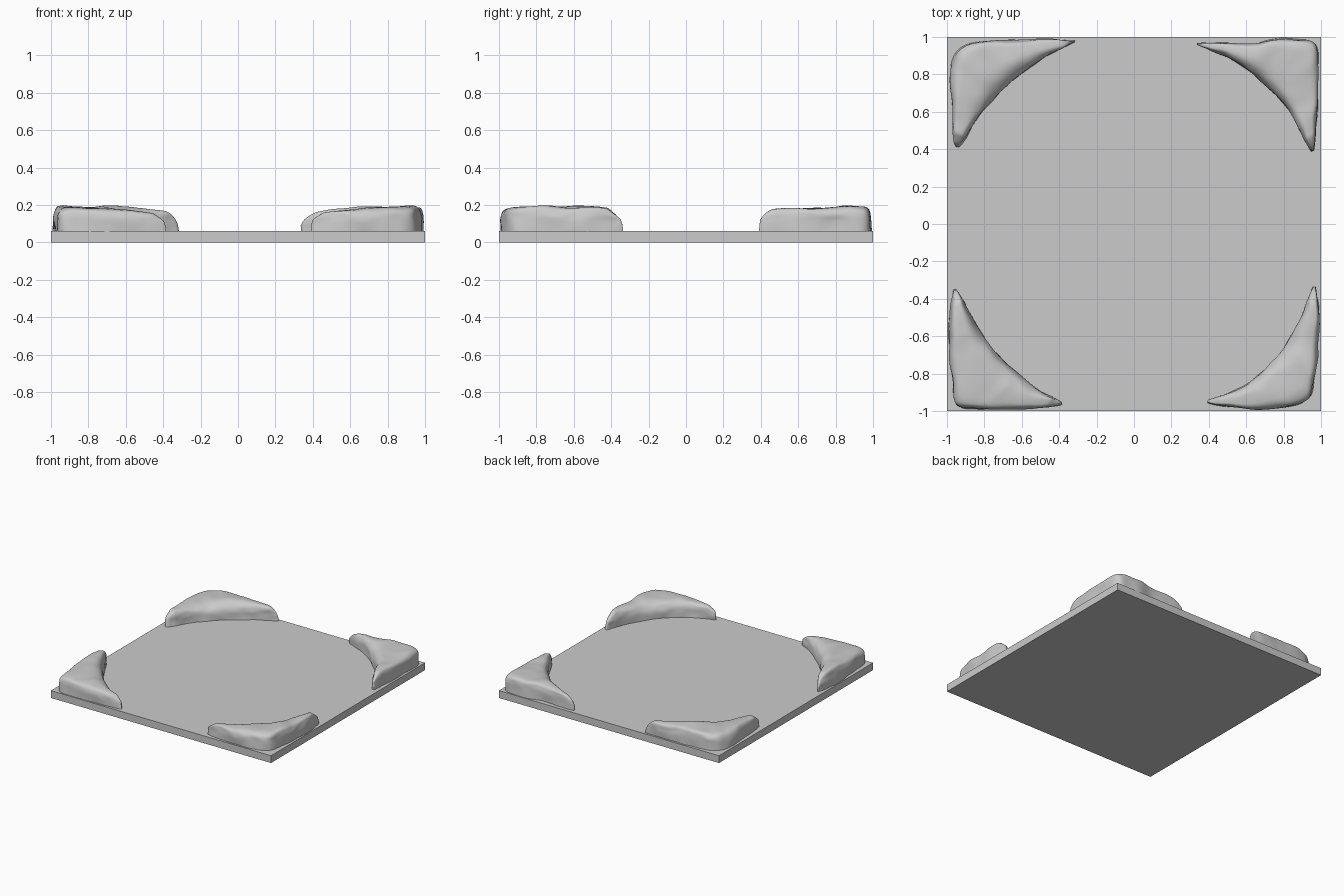
import bpy, bmesh, math
from mathutils import Vector, noise

SLAB_TOP = 0.06
ROWS, SIDES = 72, 26

cube = bpy.data.objects.get("Cube")
if cube:
    bpy.data.objects.remove(cube, do_unlink=True)


def make_material(name, rgb):
    mat = bpy.data.materials.new(name)
    mat.use_nodes = True
    mat.diffuse_color = (*rgb, 1)
    mat.node_tree.nodes["Principled BSDF"].inputs["Base Color"].default_value = (*rgb, 1)
    return mat


stone = make_material("stone grey", (0.6, 0.6, 0.6))


def add_object(name, bm):
    bmesh.ops.recalc_face_normals(bm, faces=bm.faces)
    mesh = bpy.data.meshes.new(name)
    bm.to_mesh(mesh)
    bm.free()
    mesh.materials.append(stone)
    obj = bpy.data.objects.new(name, mesh)
    bpy.context.collection.objects.link(obj)
    return obj


def spline(points, t):
    """Smooth curve through the points, t from 0 to 1."""
    pts = [Vector(p) for p in points]
    pos = t * (len(pts) - 1)
    i = min(int(pos), len(pts) - 2)
    f = pos - i
    a, b = pts[i], pts[i + 1]
    before = pts[i - 1] if i else a
    after = pts[i + 2] if i + 2 < len(pts) else b
    ta, tb = (b - before) / 2, (after - a) / 2
    limit = (b - a).length
    for tangent in (ta, tb):
        if tangent.length > limit:
            tangent *= limit / tangent.length
    return (a * (2 * f**3 - 3 * f**2 + 1) + ta * (f**3 - 2 * f**2 + f)
            + b * (3 * f**2 - 2 * f**3) + tb * (f**3 - f**2))


def rock(name, sx, sy, outer, inner, heights):
    """Crescent lofted between an outer and an inner edge, then roughened."""
    bm = bmesh.new()
    start, control, end = [Vector(p) for p in inner]
    rings = []
    for r in range(ROWS + 1):
        t = r / ROWS
        t = t + 0.1 * math.sin(2 * math.pi * t) * -0.5
        a = spline(outer, t)
        b = start * (1 - t)**2 + control * 2 * t * (1 - t) + end * t**2
        # rounded tips
        tip = min(1, math.sqrt(min(t, 1 - t) / 0.07))
        mid = (a + b) / 2
        a, b = mid.lerp(a, 0.4 + 0.6 * tip), mid.lerp(b, 0.4 + 0.6 * tip)
        height = spline([(h, 0) for h in heights], t).x * (0.35 + 0.65 * tip)
        ring = []
        for s in range(SIDES + 1):
            angle = math.pi * s / SIDES
            c, sn = math.cos(angle), max(0, math.sin(angle))
            power = 0.4 if c > 0 else 0.62
            across = 0.5 - 0.5 * math.copysign(abs(c)**power, c)
            p = a.lerp(b, across)
            co = Vector((p.x * sx, p.y * sy, SLAB_TOP - 0.005 + height * sn**power))
            # broad lumps and flat, level chips
            coarse = noise.noise_vector(Vector((co.x * 5, co.y * 5, co.z * 9)))
            fine = noise.noise_vector(Vector((co.x * 11, co.y * 11, co.z * 25)))
            shift = coarse * 0.012 + fine * 0.005
            shift.z *= min(1, sn)
            co += shift
            co.x = max(-0.998, min(0.998, co.x))
            co.y = max(-0.998, min(0.998, co.y))
            ring.append(bm.verts.new(co))
        rings.append(ring)
    for ra, rb in zip(rings, rings[1:]):
        for i in range(SIDES + 1):
            j = (i + 1) % (SIDES + 1)
            bm.faces.new((ra[i], ra[j], rb[j], rb[i]))
    bm.faces.new(rings[0])
    bm.faces.new(rings[-1])
    obj = add_object(name, bm)
    bpy.ops.object.select_all(action="DESELECT")
    bpy.context.view_layer.objects.active = obj
    obj.select_set(True)
    bpy.ops.object.shade_smooth_by_angle(angle=math.radians(60))


# square base slab
bm = bmesh.new()
bmesh.ops.create_cube(bm, size=2)
for v in bm.verts:
    v.co.z = SLAB_TOP if v.co.z > 0 else 0
add_object("base_slab", bm)

# corner rocks: edges run from the tip along x to the tip along y
rock("back_right_rock", -1, 1,
     [(0.31, 0.985), (0.6, 0.985), (0.85, 0.97), (0.945, 0.93),
      (0.975, 0.84), (0.975, 0.62), (0.965, 0.41)],
     [(0.32, 0.96), (0.74, 0.79), (0.925, 0.41)],
     [0.1, 0.13, 0.138, 0.135, 0.125, 0.125, 0.12])
rock("back_left_rock", 1, 1,
     [(0.34, 0.975), (0.6, 0.965), (0.82, 0.99), (0.965, 0.97),
      (0.985, 0.84), (0.98, 0.62), (0.965, 0.39)],
     [(0.35, 0.95), (0.79, 0.79), (0.935, 0.39)],
     [0.1, 0.12, 0.135, 0.138, 0.135, 0.13, 0.12])
rock("front_right_rock", -1, -1,
     [(0.38, 0.97), (0.6, 0.985), (0.85, 0.99), (0.955, 0.965),
      (0.97, 0.83), (0.99, 0.58), (0.97, 0.35)],
     [(0.39, 0.94), (0.75, 0.8), (0.94, 0.35)],
     [0.09, 0.11, 0.13, 0.13, 0.135, 0.138, 0.12])
rock("front_left_rock", 1, -1,
     [(0.39, 0.965), (0.62, 0.985), (0.83, 0.975), (0.935, 0.93),
      (0.965, 0.82), (0.988, 0.58), (0.985, 0.34)],
     [(0.4, 0.935), (0.8, 0.84), (0.95, 0.34)],
     [0.105, 0.115, 0.13, 0.138, 0.138, 0.13, 0.11])
